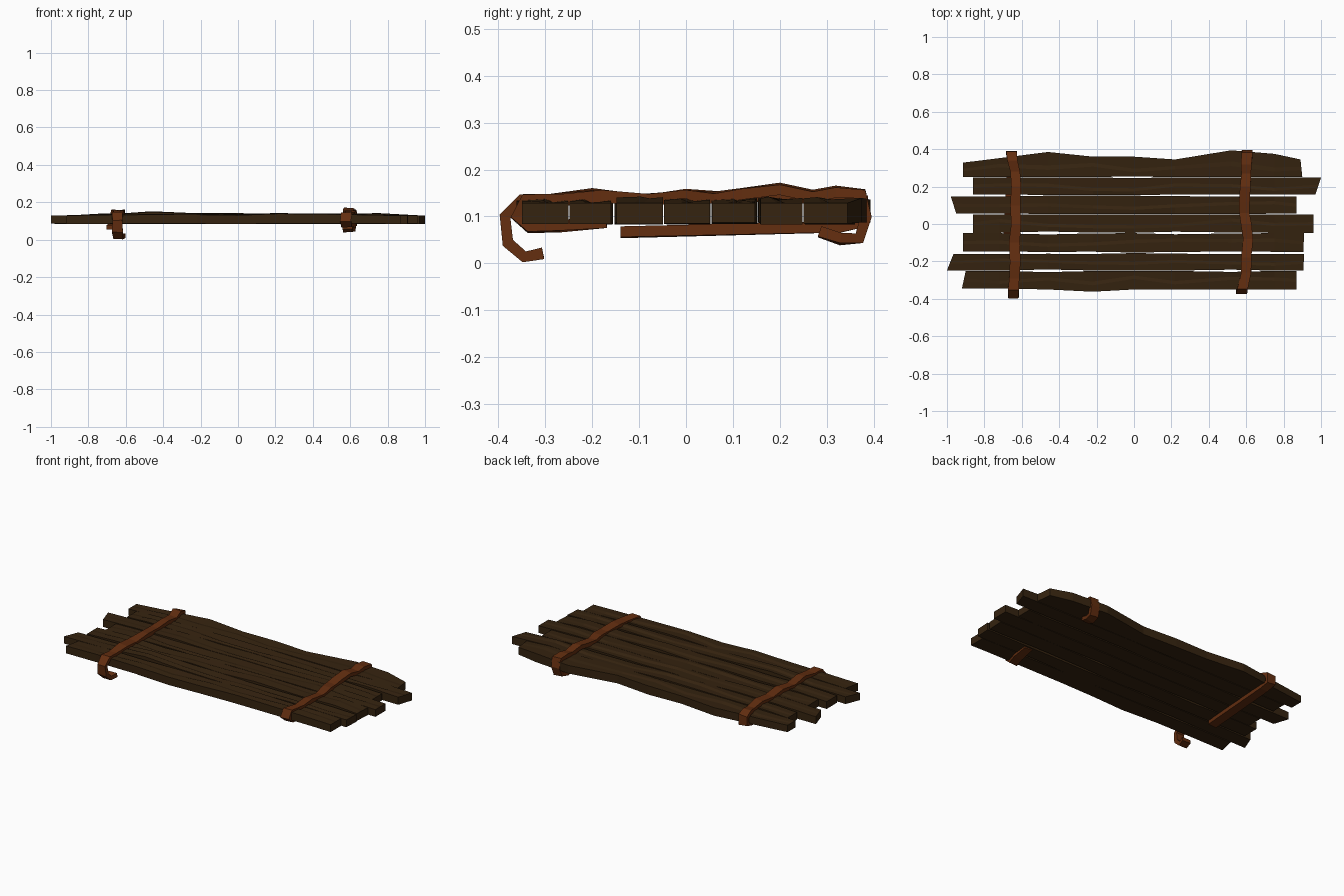
import bpy, bmesh, random
from mathutils import Vector

random.seed(4)
if "Cube" in bpy.data.objects:
    bpy.data.objects.remove(bpy.data.objects["Cube"])


def material(name, rgb):
    m = bpy.data.materials.new(name)
    m.use_nodes = True
    m.diffuse_color = (*rgb, 1)
    m.node_tree.nodes["Principled BSDF"].inputs["Base Color"].default_value = (*rgb, 1)
    return m


wood = material("dark wood", (0.036, 0.017, 0.005))
leather = material("rust leather", (0.125, 0.027, 0.005))


def loft(name, rings, mat):
    """Skin a row of equal closed rings and cap both ends."""
    bm = bmesh.new()
    loops = [[bm.verts.new(p) for p in ring] for ring in rings]
    n = len(loops[0])
    for a, b in zip(loops, loops[1:]):
        for i in range(n):
            j = (i + 1) % n
            bm.faces.new((a[i], a[j], b[j], b[i]))
    bm.faces.new(loops[0])
    bm.faces.new(loops[-1])
    bmesh.ops.recalc_face_normals(bm, faces=bm.faces)
    mesh = bpy.data.meshes.new(name)
    bm.to_mesh(mesh)
    bm.free()
    mesh.materials.append(mat)
    obj = bpy.data.objects.new(name, mesh)
    bpy.context.collection.objects.link(obj)
    return obj


# Seams between planks: centre y, and gap width at each station in millimetres
STATIONS = (-0.72, -0.46, -0.22, 0, 0.22, 0.52, 0.75)
seams = [
    (-0.25, (3, 14, 3, 2, 2, 12, 2)),
    (-0.154, (13, 10, 12, 3, 9, 14, 11)),
    (-0.048, (2, 16, 4, 2, 14, 5, 2)),
    (0.053, (6, 2, 3, 2, 3, 2, 4)),
    (0.153, (12, 3, 2, 3, 9, 10, 11)),
    (0.25, (2, 4, 3, 8, 2, 2, 2)),
]
front_edge = (-0.345, -0.35, -0.362, -0.35, -0.35, -0.35, -0.35)
back_edge = (0.352, 0.385, 0.36, 0.36, 0.345, 0.394, 0.375)
lows = [front_edge] + [[y + g / 2000 for g in gaps] for y, gaps in seams]
highs = [[y - g / 2000 for g in gaps] for y, gaps in seams] + [back_edge]

# Plank ends: left end at front and back edge, right end at front and back edge
ends = [
    (-0.92, -0.90, 0.87, 0.87),
    (-1.0, -0.965, 0.905, 0.91),
    (-0.915, -0.915, 0.905, 0.91),
    (-0.86, -0.86, 0.96, 0.96),
    (-0.95, -0.98, 0.87, 0.87),
    (-0.86, -0.86, 0.97, 1.0),
    (-0.915, -0.915, 0.9, 0.89),
]

for k, (lf, lb, rf, rb) in enumerate(ends):
    low, high = list(lows[k]), list(highs[k])
    last = k == len(ends) - 1
    low = [low[0]] + low + [low[-1]]
    high = [0.328 if last else high[0]] + high + [0.345 if last else high[-1]]
    fronts, backs = (lf, *STATIONS, rf), (lb, *STATIONS, rb)
    rings = []
    for i, (xf, xb, yf, yb) in enumerate(zip(fronts, backs, low, high)):
        inner = 0 < i < len(fronts) - 1
        crown = 0.133 + (random.uniform(0, 0.01) if inner else -0.004)
        if k == 1 and i == 2:
            crown = 0.152
        base = 0.085 + random.uniform(-0.002, 0.003)
        split = random.uniform(0.3, 0.7) if inner else 0.5
        # Worn crack along the top: a ridge line beside a lower line
        drop = random.uniform(0.002, 0.008) if inner else 0
        def at(t, z):
            return (xf + (xb - xf) * t, yf + (yb - yf) * t, z)
        rings.append([at(0, base), at(0, crown - drop / 2), at(split - 0.1, crown),
                      at(split + 0.08, crown - drop), at(1, crown - drop / 3), at(1, base)])
    loft(f"plank_{k + 1}", rings, wood)


def strap(name, path, width, thick):
    """Flat band along a path of points, upright to its travel."""
    pts = [Vector(p) for p in path]
    rings = []
    for i, p in enumerate(pts):
        d = pts[min(i + 1, len(pts) - 1)] - pts[max(i - 1, 0)]
        d.x = 0
        d.normalize()
        up = Vector((0, -d.z, d.y)) * thick / 2
        side = Vector((width / 2 * random.uniform(0.92, 1.08), 0, 0))
        tilt = Vector((0, 0, random.uniform(-0.003, 0.003)))
        rings.append([p - side - up, p + side - up, p + side + up + tilt, p - side + up - tilt])
    loft(name, rings, leather)


# Left-hand band in the plan: curled front tail, wavy top, long return underneath
strap("strap_with_long_tail", [
    (-0.63, -0.305, 0.022), (-0.64, -0.345, 0.014), (-0.645, -0.38, 0.045),
    (-0.645, -0.386, 0.1), (-0.645, -0.35, 0.136), (-0.64, -0.29, 0.134),
    (-0.635, -0.2, 0.146), (-0.64, -0.1, 0.134), (-0.63, 0, 0.145),
    (-0.635, 0.1, 0.138), (-0.63, 0.2, 0.147), (-0.635, 0.28, 0.136),
    (-0.65, 0.34, 0.148), (-0.655, 0.378, 0.135), (-0.655, 0.38, 0.09),
    (-0.65, 0.33, 0.078), (-0.675, -0.14, 0.067)], 0.055, 0.024)

# Other band: short ends tucked under at the front and back
strap("strap_with_short_tails", [
    (0.61, -0.17, 0.09), (0.6, -0.27, 0.08), (0.58, -0.335, 0.078),
    (0.575, -0.362, 0.1), (0.58, -0.345, 0.135), (0.6, -0.26, 0.134),
    (0.6, -0.18, 0.142), (0.61, -0.08, 0.134), (0.6, 0, 0.144),
    (0.59, 0.06, 0.139), (0.59, 0.12, 0.148), (0.595, 0.2, 0.158),
    (0.6, 0.27, 0.143), (0.6, 0.32, 0.152), (0.605, 0.375, 0.148),
    (0.605, 0.384, 0.1), (0.6, 0.37, 0.055), (0.59, 0.33, 0.053),
    (0.585, 0.285, 0.068)], 0.055, 0.024)
